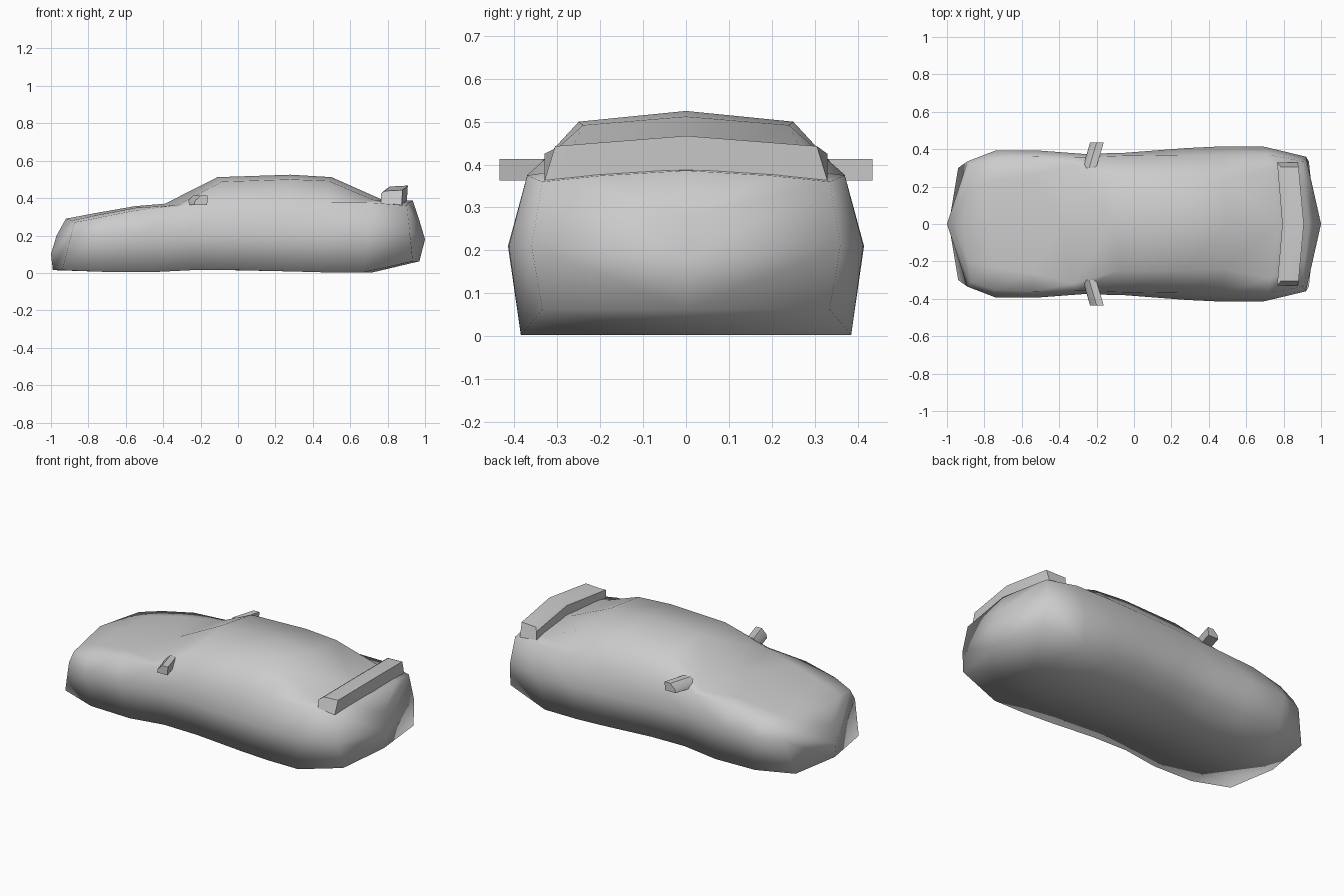
import bpy, bmesh
from mathutils import Matrix

if "Cube" in bpy.data.objects:
    bpy.data.objects.remove(bpy.data.objects["Cube"])


def mirrored_part(name, sections, closed, start=None, end=None, angle=None):
    """Loft half sections along the part, cap the ends, mirror across y."""
    bm = bmesh.new()
    rows = [[bm.verts.new(p) for p in s] for s in sections]
    n = len(rows[0])
    for a, b in zip(rows, rows[1:]):
        for i in range(n if closed else n - 1):
            j = (i + 1) % n
            bm.faces.new((a[i], a[j], b[j], b[i]))
    for row, tip in ((rows[0], start), (rows[-1], end)):
        if tip == "flat":
            bm.faces.new(row)
        elif tip:
            # centre-line points push the bumper out into a shallow wedge
            low, high = [bm.verts.new(p) for p in tip]
            bc, be, mid, sh, rail, top = row
            bm.faces.new((bc, be, mid, low))
            bm.faces.new((low, mid, sh, high))
            bm.faces.new((high, sh, rail, top))
    bmesh.ops.mirror(bm, geom=bm.verts[:] + bm.edges[:] + bm.faces[:],
                     matrix=Matrix.Identity(4), merge_dist=0.0005, axis='Y')
    bmesh.ops.recalc_face_normals(bm, faces=bm.faces[:])
    me = bpy.data.meshes.new(name)
    bm.to_mesh(me)
    bm.free()
    ob = bpy.data.objects.new(name, me)
    bpy.context.collection.objects.link(ob)
    bpy.ops.object.select_all(action='DESELECT')
    ob.select_set(True)
    bpy.context.view_layer.objects.active = ob
    if angle:
        bpy.ops.object.shade_smooth_by_angle(angle=angle)
    else:
        bpy.ops.object.shade_smooth()
    return ob


# Body stations: x bottom, x top, side shift, z bottom, y bottom, y middle,
# y shoulder, z shoulder, y rail, z rail, z top
stations = [
    (-0.99, -0.92, 0.05, 0.015, 0.30, 0.335, 0.31, 0.27, 0.20, 0.28, 0.29),
    (-0.72, -0.75, 0.00, 0.006, 0.37, 0.393, 0.35, 0.295, 0.23, 0.31, 0.322),
    (-0.46, -0.55, 0.00, 0.004, 0.375, 0.393, 0.36, 0.335, 0.26, 0.348, 0.357),
    (-0.33, -0.39, 0.09, 0.015, 0.355, 0.375, 0.357, 0.352, 0.32, 0.362, 0.37),
    (-0.05, -0.11, 0.03, 0.015, 0.36, 0.381, 0.365, 0.36, 0.25, 0.488, 0.512),
    (0.28, 0.28, 0.00, 0.008, 0.38, 0.406, 0.37, 0.37, 0.25, 0.50, 0.525),
    (0.48, 0.50, -0.02, 0.003, 0.385, 0.415, 0.37, 0.376, 0.24, 0.492, 0.512),
    (0.72, 0.77, -0.05, 0.003, 0.385, 0.413, 0.37, 0.375, 0.29, 0.386, 0.392),
    (0.97, 0.935, -0.035, 0.062, 0.335, 0.36, 0.335, 0.36, 0.20, 0.374, 0.386),
]
body = []
for xb, xt, dx, zb, yb, ym, ys, zs, yr, zr, zt in stations:
    def xs(z):
        return xb + (xt - xb) * (z - zb) / (zt - zb)
    side = [(yb, zb), (ym, 0.21), (ys, zs)]
    body.append([(xb, 0, zb)]
                + [(xs(z) + dx, y, z) for y, z in side]
                + [(xs(zr) + dx * 0.7, yr, zr), (xt, 0, zt)])
mirrored_part("car_body", body, False,
              start=[(-1.0, 0, 0.10), (-0.97, 0, 0.20)],
              end=[(1.0, 0, 0.18), (0.97, 0, 0.28)])

# Rear spoiler, swept back and raised towards the middle
wing = [(0.765, 0.37), (0.765, 0.425), (0.785, 0.438), (0.88, 0.443), (0.875, 0.362)]
mirrored_part("rear_spoiler", [
    [(x + 0.028, 0, z + 0.024) for x, z in wing],
    [(x, 0.305 if i in (2, 3) else 0.33, z) for i, (x, z) in enumerate(wing)],
], True, end="flat", angle=0.6)

# Side mirrors, angled outwards
pod = [(-0.235, 0.363), (-0.165, 0.363), (-0.162, 0.413), (-0.20, 0.413), (-0.23, 0.385)]
mirrored_part("side_mirrors", [
    [(x - 0.04, 0.30, z) for x, z in pod],
    [(x, 0.435, z) for x, z in pod],
], True, start="flat", end="flat", angle=0.6)
